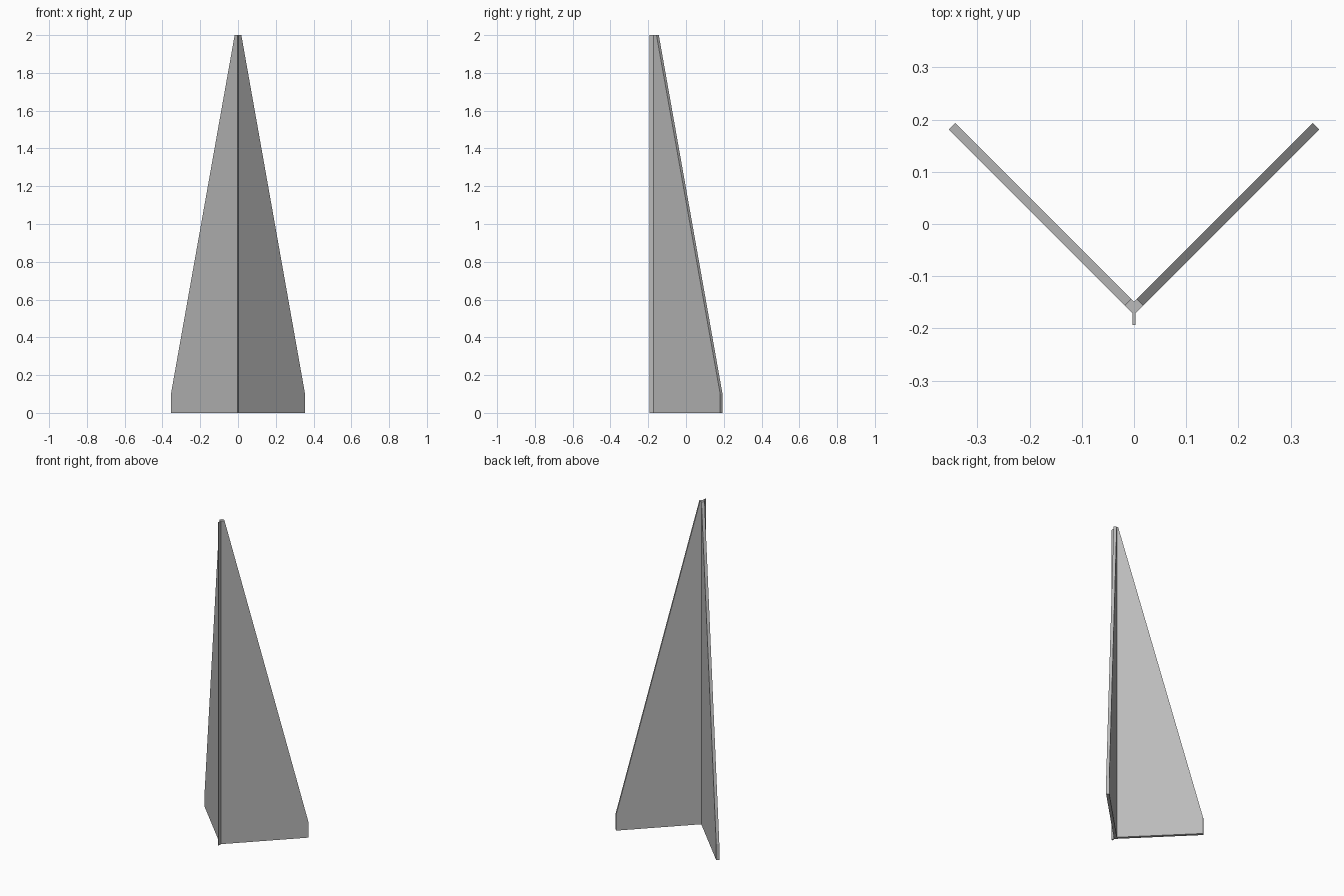
import bpy, bmesh
from mathutils import Vector

cube = bpy.data.objects.get("Cube")
if cube:
    bpy.data.objects.remove(cube, do_unlink=True)

GREY = (0.5, 0.5, 0.5, 1.0)
mat = bpy.data.materials.new("matte_grey")
mat.use_nodes = True
mat.diffuse_color = GREY
mat.node_tree.nodes["Principled BSDF"].inputs["Base Color"].default_value = GREY


def add_object(name, bm):
    bmesh.ops.recalc_face_normals(bm, faces=bm.faces[:])
    mesh = bpy.data.meshes.new(name)
    bm.to_mesh(mesh)
    bm.free()
    mesh.materials.append(mat)
    obj = bpy.data.objects.new(name, mesh)
    bpy.context.collection.objects.link(obj)
    return obj


# Tapered wings: one mitred panel, mirrored across the fold
THICK, FOLD_Y = 0.0175, -0.174
along = Vector((1, 1, 0)).normalized()
inward = Vector((-1, 1, 0)).normalized() * THICK
profile = [(0, 0), (0.502, 0), (0.502, 0.1), (0.025, 2), (0, 2)]

bm = bmesh.new()
outer, inner = [], []
for s, z in profile:
    base = Vector((0, FOLD_Y, z))
    outer.append(bm.verts.new(base + along * s))
    inner.append(bm.verts.new(base + along * max(s, THICK) + inward))
bm.faces.new(outer)
bm.faces.new(inner[::-1])
for i in range(len(profile) - 1):  # the mitre at the fold stays open
    bm.faces.new((outer[i + 1], outer[i], inner[i], inner[i + 1]))
half = bm.verts[:] + bm.edges[:] + bm.faces[:]
bmesh.ops.mirror(bm, geom=half, axis="X", merge_dist=0.0005)
bmesh.ops.remove_doubles(bm, verts=bm.verts[:], dist=0.0005)
add_object("folded_wings", bm)

# Thin fin running up the front of the fold
bm = bmesh.new()
bmesh.ops.create_cube(bm, size=1)
bmesh.ops.scale(bm, vec=(0.006, 0.024, 2), verts=bm.verts[:])
bmesh.ops.translate(bm, vec=(0, -0.181, 1), verts=bm.verts[:])
add_object("front_fin", bm)
